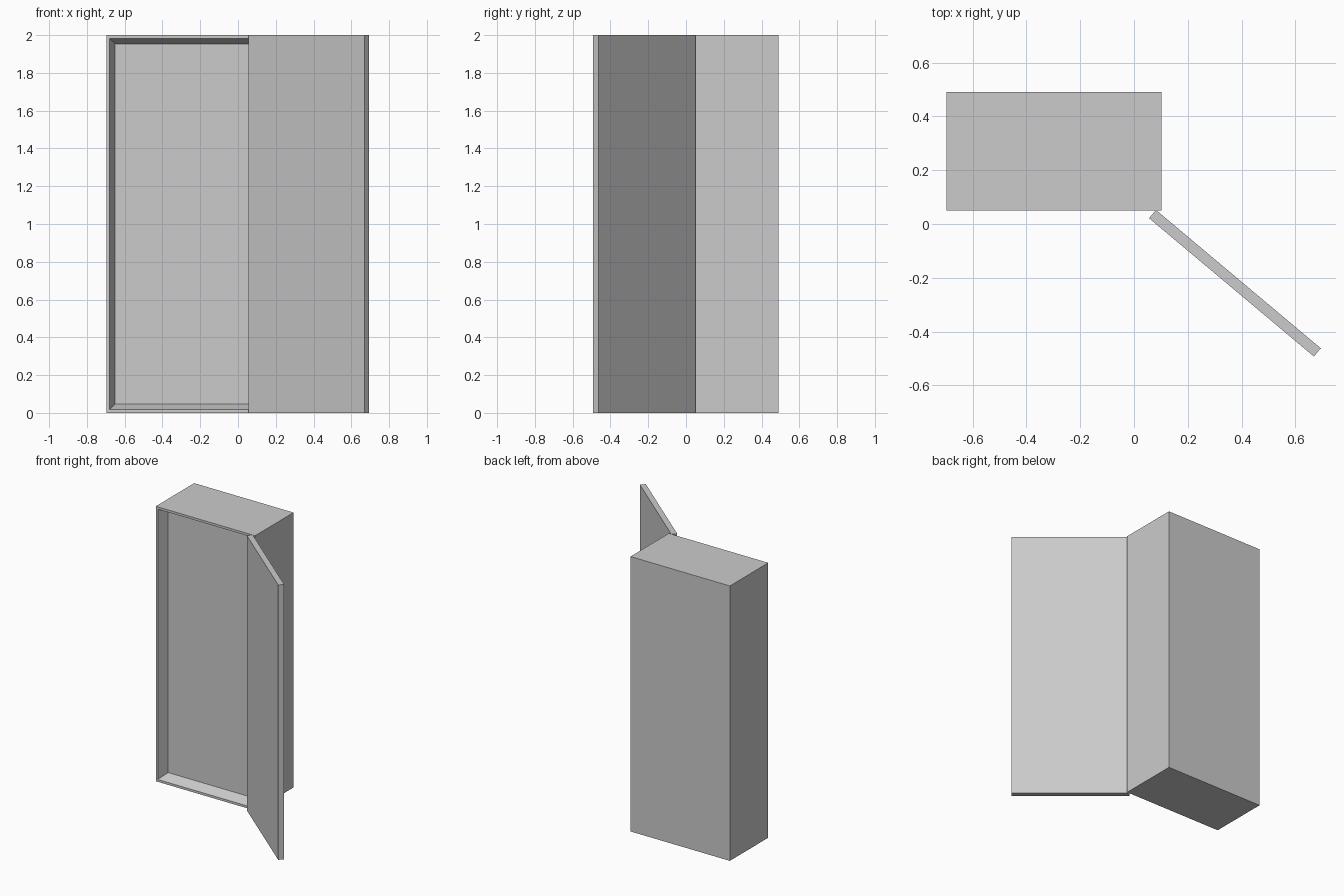
import bpy, bmesh
from math import radians
from mathutils import Matrix

if "Cube" in bpy.data.objects:
    bpy.data.objects.remove(bpy.data.objects["Cube"])


def finish(name, bm):
    bmesh.ops.recalc_face_normals(bm, faces=bm.faces)
    mesh = bpy.data.meshes.new(name)
    bm.to_mesh(mesh)
    bm.free()
    obj = bpy.data.objects.new(name, mesh)
    bpy.context.collection.objects.link(obj)
    return obj


def box(x0, x1, y0, y1, z0, z1):
    bm = bmesh.new()
    size = Matrix.Diagonal((x1 - x0, y1 - y0, z1 - z0, 1))
    mid = Matrix.Translation(((x0 + x1) / 2, (y0 + y1) / 2, (z0 + z1) / 2))
    bmesh.ops.create_cube(bm, size=1, matrix=mid @ size)
    return bm


# Cabinet body: a box with a narrow front rim and a shallow tapered recess
bm = box(-0.697, 0.103, 0.05, 0.491, 0, 2)
bm.normal_update()
front = min(bm.faces, key=lambda f: f.calc_center_median().y)
bmesh.ops.inset_region(bm, faces=[front], thickness=0.024)
bmesh.ops.inset_region(bm, faces=[front], thickness=0.042, depth=-0.075)
finish("cabinet_body", bm)

# Door: a plain slab swung open on the right-hand hinge edge
door = finish("door", box(0, 0.8, 0, 0.04, 0, 2))
door.location = (0.056, 0.0215, 0)
door.rotation_euler.z = radians(-40)
